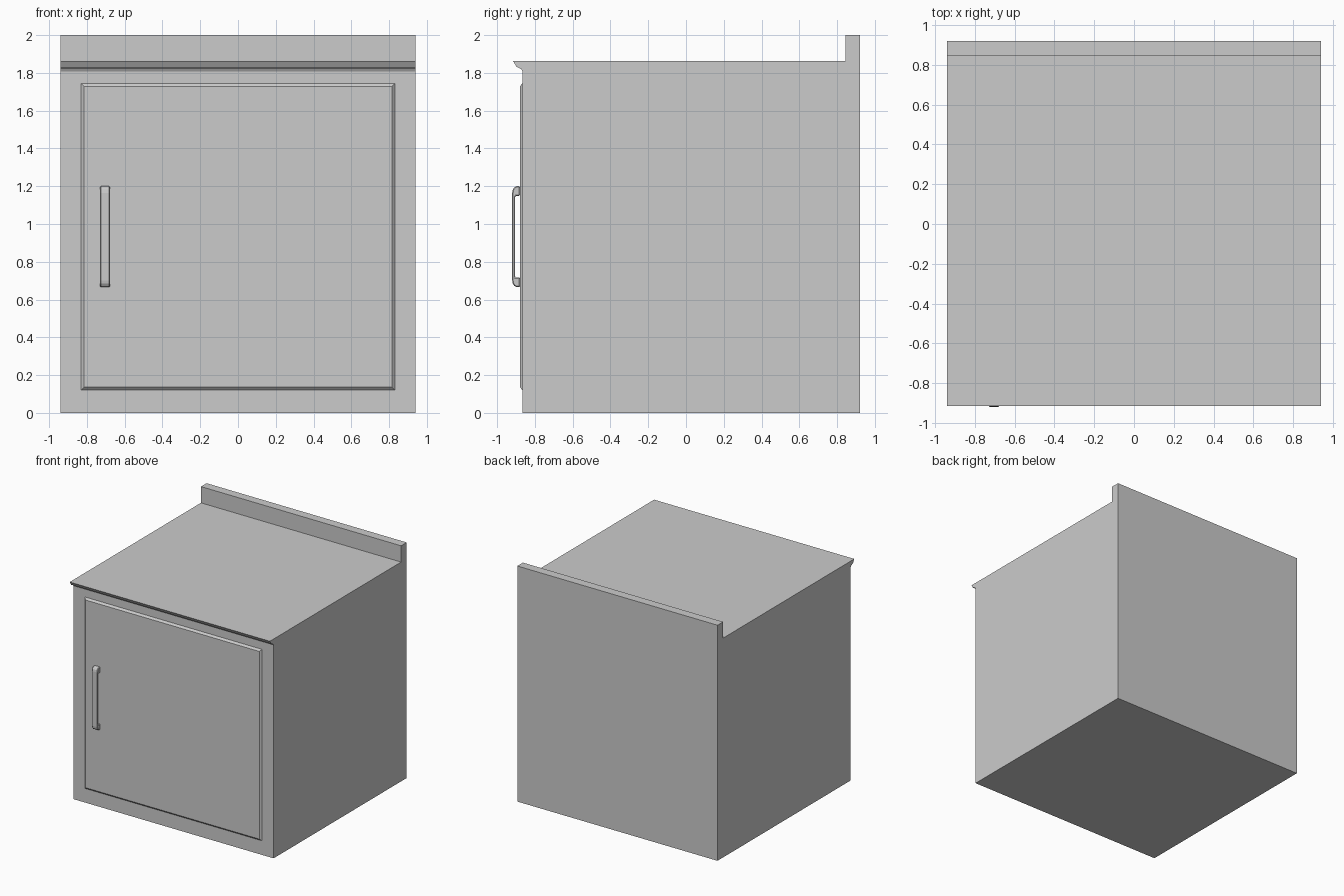
import bpy, bmesh

if "Cube" in bpy.data.objects:
    bpy.data.objects.remove(bpy.data.objects["Cube"])


def extrude_profile(name, points, x0, x1):
    """Extrude a closed (y, z) outline along x."""
    bm = bmesh.new()
    face = bm.faces.new([bm.verts.new((x0, y, z)) for y, z in points])
    ext = bmesh.ops.extrude_face_region(bm, geom=[face])
    moved = [g for g in ext["geom"] if isinstance(g, bmesh.types.BMVert)]
    bmesh.ops.translate(bm, verts=moved, vec=(x1 - x0, 0, 0))
    return finish(name, bm)


def finish(name, bm):
    bmesh.ops.recalc_face_normals(bm, faces=bm.faces)
    mesh = bpy.data.meshes.new(name)
    bm.to_mesh(mesh)
    bm.free()
    obj = bpy.data.objects.new(name, mesh)
    bpy.context.collection.objects.link(obj)
    return obj


# Cabinet body with worktop lip and rear upstand
extrude_profile("cabinet_body", [
    (-0.865, 0), (0.92, 0), (0.92, 2), (0.845, 2), (0.845, 1.862),
    (-0.915, 1.862), (-0.897, 1.832), (-0.872, 1.82), (-0.865, 1.808),
], -0.94, 0.94)

# Door panel with a sloped border
bm = bmesh.new()
rings = []
for y, inset in ((-0.865, 0), (-0.88, 0.016)):
    x, z0, z1 = 0.832 - inset, 0.12 + inset, 1.745 - inset
    rings.append([bm.verts.new((px, y, pz))
                  for px, pz in ((-x, z0), (x, z0), (x, z1), (-x, z1))])
for ring in rings:
    bm.faces.new(ring)
for i in range(4):
    j = (i + 1) % 4
    bm.faces.new((rings[0][i], rings[0][j], rings[1][j], rings[1][i]))
finish("door_panel", bm)

# Bow handle: upper half outline, mirrored about its middle height
mid = 0.933
half = [(-0.904, mid + 0.216), (-0.879, mid + 0.216), (-0.879, mid + 0.267),
        (-0.897, mid + 0.267), (-0.909, mid + 0.261), (-0.917, mid + 0.249),
        (-0.92, mid + 0.232)]
outline = half + [(y, 2 * mid - z) for y, z in reversed(half)]
handle = extrude_profile("door_handle", outline, -0.73, -0.677)
bevel = handle.modifiers.new("soft_edges", "BEVEL")
bevel.width = 0.005
bevel.segments = 1
bevel.limit_method = "ANGLE"
bevel.angle_limit = 1.2
